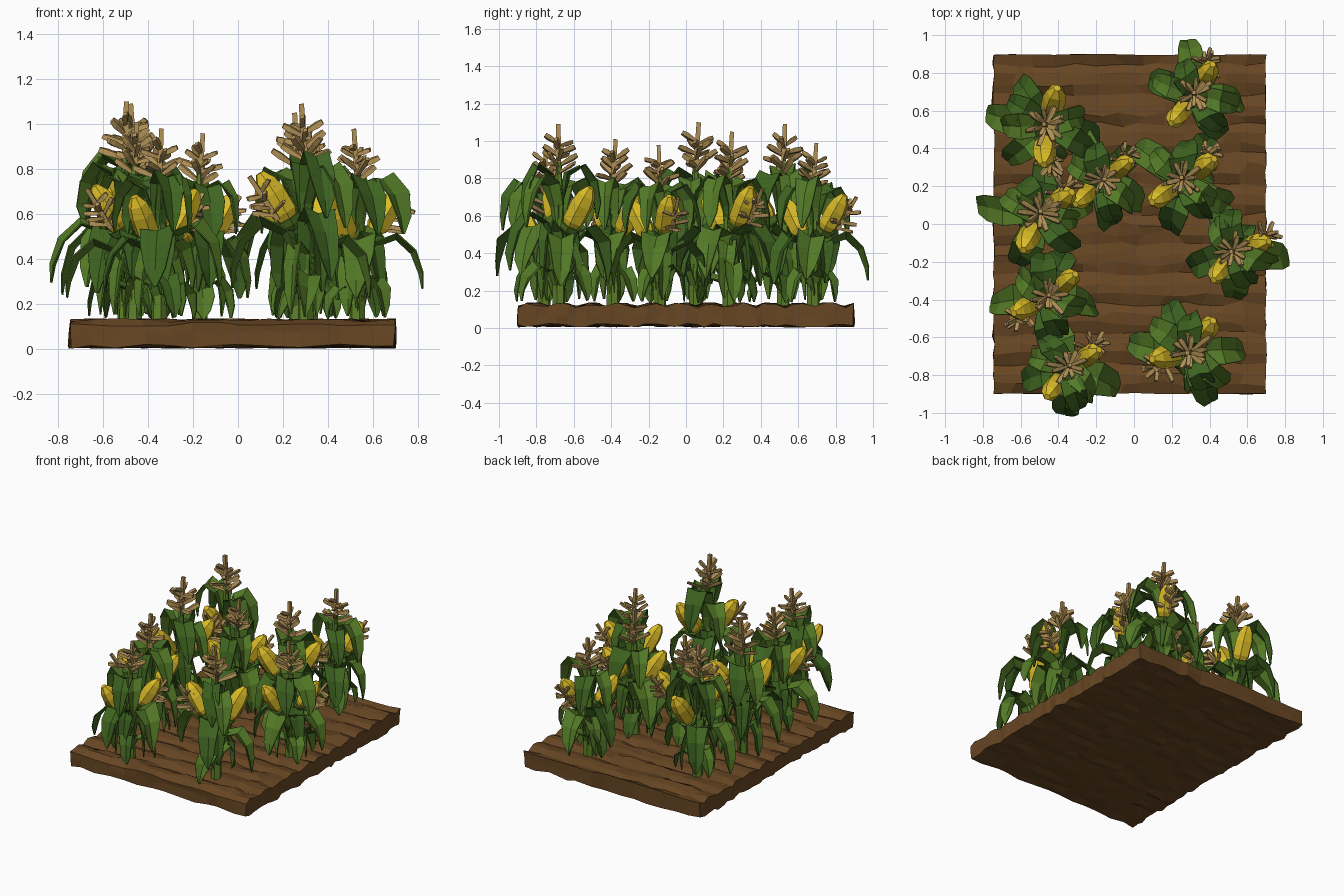
import bpy, bmesh, math, random
from mathutils import Vector

if "Cube" in bpy.data.objects:
    bpy.data.objects.remove(bpy.data.objects["Cube"])

random.seed(7)
R = random.uniform


def material(name, col):
    m = bpy.data.materials.new(name)
    m.diffuse_color = (*col, 1)
    m.use_nodes = True
    m.node_tree.nodes["Principled BSDF"].inputs["Base Color"].default_value = m.diffuse_color
    return m


SOIL = material("soil brown", (0.138, 0.062, 0.017))
LEAF = material("leaf green", (0.088, 0.195, 0.020))
DARK = material("deep leaf green", (0.050, 0.130, 0.015))
STALK = material("stalk green", (0.110, 0.220, 0.022))
CORN = material("corn yellow", (0.700, 0.500, 0.020))
STRAW = material("tassel straw", (0.430, 0.275, 0.090))


def make_object(name, bm, mats, thickness=0):
    bmesh.ops.recalc_face_normals(bm, faces=bm.faces)
    me = bpy.data.meshes.new(name)
    bm.to_mesh(me)
    bm.free()
    ob = bpy.data.objects.new(name, me)
    bpy.context.collection.objects.link(ob)
    for m in mats:
        me.materials.append(m)
    if thickness:
        mod = ob.modifiers.new("thickness", 'SOLIDIFY')
        mod.thickness = thickness
        mod.offset = 0
    return ob


def direction(az, up):
    """Unit vector from azimuth and elevation in degrees."""
    a, e = math.radians(az), math.radians(up)
    return Vector((math.cos(a) * math.cos(e), math.sin(a) * math.cos(e), math.sin(e)))


def spindle(bm, base, axis, profile, sides, flat=1.0):
    """Closed faceted solid of (distance, radius) rings along an axis."""
    u = axis.orthogonal().normalized()
    v = axis.cross(u) * flat
    rings = []
    for d, r in profile:
        rings.append([bm.verts.new(base + axis * d + r * (u * math.cos(t) + v * math.sin(t)))
                      for t in (math.tau * i / sides for i in range(sides))])
    for a, b in zip(rings, rings[1:]):
        for i in range(sides):
            j = (i + 1) % sides
            bm.faces.new((a[i], a[j], b[j], b[i]))
    bm.faces.new(rings[0][::-1])
    bm.faces.new(rings[-1])


# Spine (radius, height) and half width along an arching leaf
BLADE = [(0.015, 0.0, 0.022), (0.045, 0.16, 0.048), (0.10, 0.28, 0.068), (0.19, 0.315, 0.082),
         (0.265, 0.24, 0.070), (0.305, 0.13, 0.046), (0.32, 0.05, 0.008)]


def leaf(bm, base, az, reach, rise, width, mat):
    """Creased leaf, two strips meeting at the midrib."""
    out = direction(az, 0)
    side = Vector((-out.y, out.x, 0))
    twist, roll = R(-0.06, 0.06), R(-.35, .35)
    spine = [base + out * r * reach + side * twist * (r / 0.3) ** 2 + Vector((0, 0, z * rise))
             for r, z, w in BLADE]
    rows = []
    for i, p in enumerate(spine):
        t = (spine[min(i + 1, len(spine) - 1)] - spine[max(i - 1, 0)]).normalized()
        n = t.cross(side)
        w = BLADE[i][2] * width
        s = (side + n * roll * i / 5).normalized()
        rows.append([bm.verts.new(q) for q in
                     (p - s * w * R(.8, 1.1) + n * w * R(.2, .5), p,
                      p + s * w * R(.8, 1.1) + n * w * R(.2, .5))])
    for a, b in zip(rows, rows[1:]):
        for k in (0, 1):
            bm.faces.new((a[k], a[k + 1], b[k + 1], b[k])).material_index = mat


def tassel(bm, base, axis, s, count):
    """Central spike with short blunt branches splayed around it."""
    spindle(bm, base, axis, [(0, .018 * s), (.15 * s, .018 * s), (.27 * s, .016 * s)], 4)
    u = axis.orthogonal().normalized()
    v = axis.cross(u)
    for i in range(count):
        t = i * 2.4 + R(-.3, .3)
        out = u * math.cos(t) + v * math.sin(t)
        h = 0.01 + 0.17 * i / count
        length = (0.135 - 0.27 * h) * s * R(.85, 1.1)
        d = (out + axis * R(.2, .9)).normalized()
        spindle(bm, base + axis * h * s, d,
                [(0, .012 * s), (length * .7, .022 * s), (length, .017 * s)], 4, R(.5, .8))


EAR = [(0, .032), (.06, .060), (.16, .062), (.22, .050), (.265, .020)]


def plant(n, x, y, top, ear_az, silk_az, mids):
    s = (top - 0.12) / 0.97
    root = Vector((x, y, 0.10))
    at = lambda h: root + Vector((0, 0, h * s))
    name = f"plant_{n}_"

    # stalk
    bm = bmesh.new()
    spindle(bm, root, Vector((0, 0, 1)), [(0, .036), (.3 * s, .032), (.6 * s, .024), (.78 * s, .014)], 6)
    make_object(name + "stalk", bm, [STALK])

    # leaves: broad middle ring, upper ring clear of the ears, small low ring, sheaths
    bm = bmesh.new()
    for i, az in enumerate(mids):
        k = s * (1 if i == 0 else .86)
        leaf(bm, at(R(.08, .15)), az, k, s * R(.9, 1.1), 1.0, i % 2)
    mid = (ear_az + silk_az) / 2
    for i, turn in enumerate((-22, 22, 158, 202)):
        leaf(bm, at(R(.38, .43)), mid + turn + R(-8, 8), s * R(.6, .8), s * R(.9, 1.03),
             0.85, (i + 1) % 2)
    for i in range(3):
        leaf(bm, at(.01), mids[2] + 50 + 120 * i + R(-15, 15), s * R(.4, .6), s * R(.5, .75), .7, i % 2)
    for i in range(4):
        az = mids[0] + 40 + 90 * i
        leaf(bm, at(.1 * (i % 2)), az, s * .33, s * R(1.0, 1.2), .7, i % 2)
    make_object(name + "leaves", bm, [LEAF, DARK], 0.006)

    # ears with husk leaves, and silk on the second one
    ears, husks, straw = bmesh.new(), bmesh.new(), bmesh.new()
    for az, h in ((ear_az, .42), (silk_az, .45)):
        axis = direction(az, 58)
        base = at(h) + direction(az, 0) * 0.065
        spindle(ears, base, axis, [(d * s, r * s) for d, r in EAR], 6)
        spindle(husks, base - axis * .03, axis, [(0, .012), (.03 * s, .05 * s), (.06 * s, .062 * s)], 6)
    tip = at(.47) + direction(silk_az, 0) * 0.13 + direction(silk_az + 90, 0) * .035
    tassel(straw, tip, direction(silk_az, 56), .85 * s, 11)
    make_object(name + "corn_ears", ears, [CORN])
    make_object(name + "husks", husks, [LEAF])

    # crown tassel
    tassel(straw, at(.71), direction(R(0, 360), 86), s, 13)
    make_object(name + "tassels", straw, [STRAW])


# soil slab with ploughed ridges running across
bm = bmesh.new()
bmesh.ops.create_grid(bm, x_segments=13, y_segments=34, size=1)
for v in bm.verts:
    inner_x, inner_y = abs(v.co.x) < .99, abs(v.co.y) < .99
    row = round((v.co.y + 1) * 17)
    v.co.x = v.co.x * .72 - .022 + (R(-.03, .03) if inner_x else R(-.004, .004))
    v.co.y = v.co.y * .897 + (R(-.014, .014) if inner_y else R(-.003, .003))
    v.co.z = .123 + (.005 if row % 3 else -.012) + R(-.009, .009)
top_faces = list(bm.faces)
for depth in (.07, .014):
    first = depth == .07
    out = bmesh.ops.extrude_face_region(bm, geom=top_faces if first else lower, use_keep_orig=first)
    lower = [g for g in out["geom"] if isinstance(g, bmesh.types.BMFace)]
    for v in {v for f in lower for v in f.verts}:
        v.co.z = depth + R(-.011, .011)
        if abs(v.co.x + .022) > .70:
            v.co.x += R(-.006, .004)
        if abs(v.co.y) > .88:
            v.co.y += R(-.005, .005)
make_object("soil_bed", bm, [SOIL])

# x, y, top height, ear azimuth, silk ear azimuth, middle leaf azimuths
PLANTS = [
    (-.46, .52, 1.10, 75, 265, (175, 120, 225, 355)),
    (-.50, .05, 1.11, 245, 35, (180, 255, 15, 75)),
    (-.17, .23, 0.97, 222, 35, (125, 40, 340, 285)),
    (-.46, -.39, 1.02, 40, 205, (180, 280, 0, 75)),
    (-.35, -.76, 0.99, 235, 30, (345, 270, 110, 190)),
    (.32, .68, 1.00, 230, 60, (90, 160, 0, 295)),
    (.26, .23, 1.06, 215, 35, (145, 245, 320, 50)),
    (.53, -.14, 0.99, 235, 15, (0, 200, 270, 105)),
    (.30, -.68, 1.10, 55, 190, (180, 285, 10, 125)),
]
for n, p in enumerate(PLANTS, 1):
    plant(n, *p)
